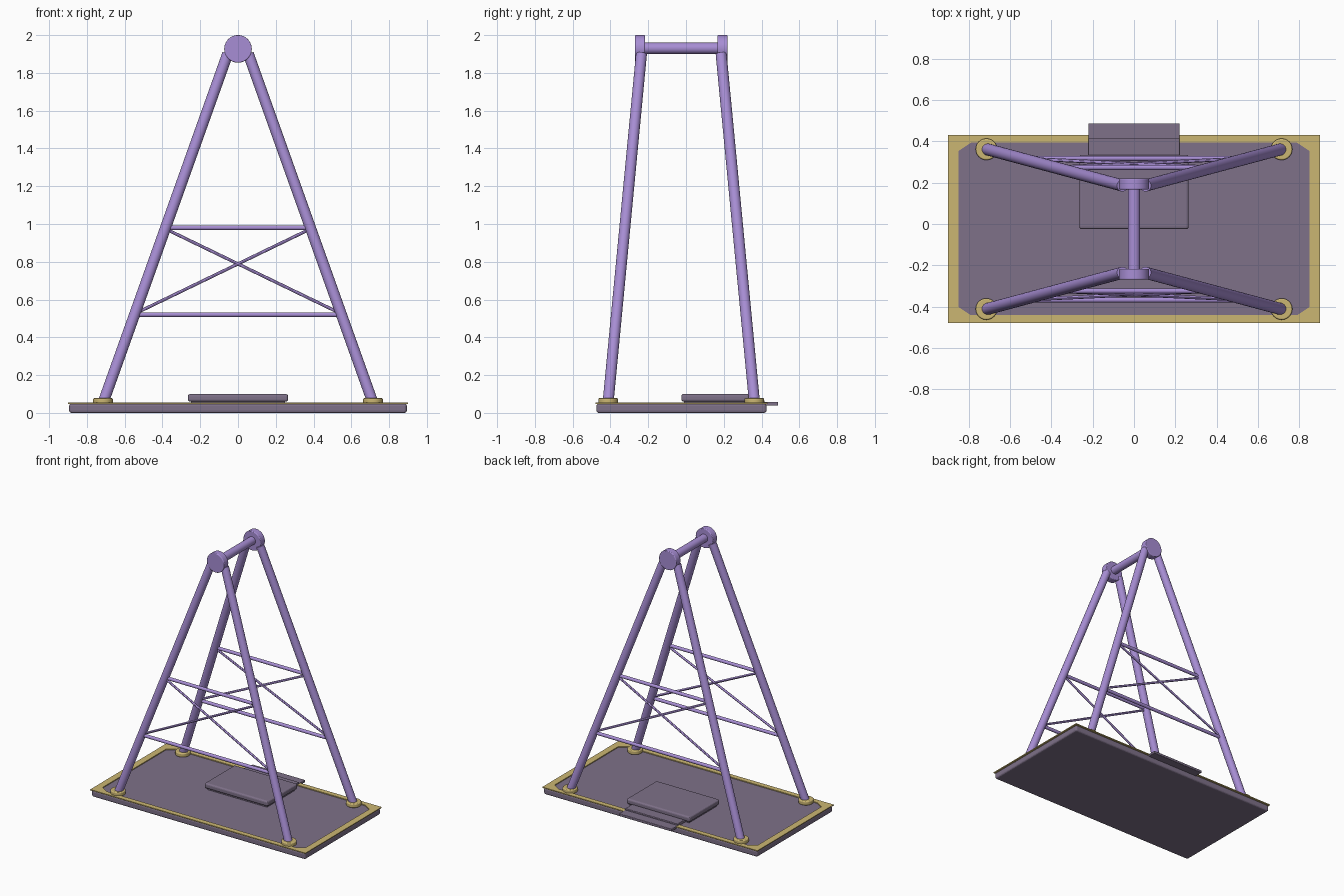
import bpy, bmesh
from mathutils import Vector

if "Cube" in bpy.data.objects:
    bpy.data.objects.remove(bpy.data.objects["Cube"], do_unlink=True)


def material(name, rgb):
    m = bpy.data.materials.new(name)
    m.use_nodes = True
    m.diffuse_color = (*rgb, 1)
    bsdf = next(n for n in m.node_tree.nodes if n.type == 'BSDF_PRINCIPLED')
    bsdf.inputs["Base Color"].default_value = (*rgb, 1)
    return m


purple = material("lavender_steel", (0.39, 0.27, 0.66))
slate = material("slate_purple", (0.21, 0.165, 0.25))
gold = material("sand_gold", (0.60, 0.47, 0.17))

MID = -0.025           # y of the frame's centre plane
DECK = 0.048           # top of the base slab


def finish(name, bm, mat, bevel=0.0, smooth=False):
    bmesh.ops.recalc_face_normals(bm, faces=bm.faces)
    me = bpy.data.meshes.new(name)
    bm.to_mesh(me)
    bm.free()
    me.materials.append(mat)
    ob = bpy.data.objects.new(name, me)
    bpy.context.collection.objects.link(ob)
    if bevel:
        mod = ob.modifiers.new("soft_edges", 'BEVEL')
        mod.width, mod.segments, mod.limit_method = bevel, 3, 'ANGLE'
    if smooth:
        bpy.ops.object.select_all(action='DESELECT')
        ob.select_set(True)
        bpy.context.view_layer.objects.active = ob
        bpy.ops.object.shade_smooth_by_angle()
    return ob


def box(name, lo, hi, mat, bevel=0.0):
    bm = bmesh.new()
    bmesh.ops.create_cube(bm, size=1)
    lo, hi = Vector(lo), Vector(hi)
    for v in bm.verts:
        v.co = (lo + hi) / 2 + v.co * (hi - lo)
    return finish(name, bm, mat, bevel)


def tube(name, a, b, radius, mat, sides=24, bevel=0.0):
    a, b = Vector(a), Vector(b)
    bm = bmesh.new()
    bmesh.ops.create_cone(bm, cap_ends=True, segments=sides, radius1=radius,
                          radius2=radius, depth=(b - a).length)
    turn = (b - a).to_track_quat('Z', 'Y')
    for v in bm.verts:
        v.co = (a + b) / 2 + turn @ v.co
    return finish(name, bm, mat, bevel, True)


# Base slab
X, Y0, Y1 = 0.9, -0.48, 0.432
box("base_slab", (-X + 0.006, Y0 + 0.006, 0), (X - 0.006, Y1 - 0.006, DECK), slate, 0.012)

# Gold border: outer rectangle with a corner-cut opening
bm = bmesh.new()
cy, hy = (Y0 + Y1) / 2, (Y1 - Y0) / 2
ix, iy, cx, cc = X - 0.05, hy - 0.038, 0.06, 0.04
outer, inner = [], []
for sx, sy in ((1, 1), (-1, 1), (-1, -1), (1, -1)):
    corner = (sx * X, cy + sy * hy, DECK)
    pair = [(sx * ix, cy + sy * (iy - cc), DECK), (sx * (ix - cx), cy + sy * iy, DECK)]
    if sx * sy < 0:
        pair.reverse()
    outer.append(bm.verts.new(corner))
    inner.append([bm.verts.new(p) for p in pair])
for i in range(4):
    j = (i + 1) % 4
    bm.faces.new((outer[i], inner[i][0], inner[i][1]))
    bm.faces.new((outer[i], inner[i][1], inner[j][0], outer[j]))
ext = bmesh.ops.extrude_face_region(bm, geom=bm.faces[:])
for v in ext["geom"]:
    if isinstance(v, bmesh.types.BMVert):
        v.co.z += 0.007
finish("deck_border", bm, gold)

# Raised pad and the two-level step at the rear
box("platform_pad", (-0.265, -0.025, DECK + 0.012), (0.265, 0.335, 0.1), slate, 0.012)
box("pad_underside", (-0.25, -0.01, DECK - 0.004), (0.25, 0.32, 0.07), slate)
box("upper_step", (-0.22, 0.3, DECK - 0.004), (0.22, 0.415, 0.068), slate, 0.004)
box("lower_step", (-0.22, 0.4, 0.038), (0.22, 0.488, 0.057), slate, 0.004)


def leg_point(sx, sy, z):
    """Point on a leg's centre line at height z."""
    t = (z - 0.06) / (1.9 - 0.06)
    return Vector((sx * (0.712 + (0.055 - 0.712) * t),
                   MID + sy * (0.387 + (0.211 - 0.387) * t), z))


# Two A-frames with feet, cross braces and hub discs
for sy, end in ((-1, "front"), (1, "rear")):
    for sx, side in ((1, "left"), (-1, "right")):
        tube(f"{end}_{side}_leg", leg_point(sx, sy, 0.055), leg_point(sx, sy, 1.9), 0.029, purple)
        foot = Vector((sx * 0.715, MID + sy * 0.387, DECK))
        tube(f"{end}_{side}_foot", foot, foot + Vector((0, 0, 0.03)), 0.052, gold, 32, 0.006)
        tube(f"{end}_{side}_diagonal", leg_point(sx, sy, 0.975),
             leg_point(-sx, sy, 0.525), 0.0085, purple, 12)
    for z, label in ((0.52, "lower"), (0.98, "upper")):
        tube(f"{end}_{label}_brace", leg_point(-1, sy, z), leg_point(1, sy, z), 0.0125, purple, 16)
    tube(f"{end}_hub_disc", (0, MID + sy * 0.192, 1.927), (0, MID + sy * 0.245, 1.927),
         0.073, purple, 40, 0.005)

# Top beam
tube("top_beam", (0, MID - 0.21, 1.93), (0, MID + 0.21, 1.93), 0.03, purple)
